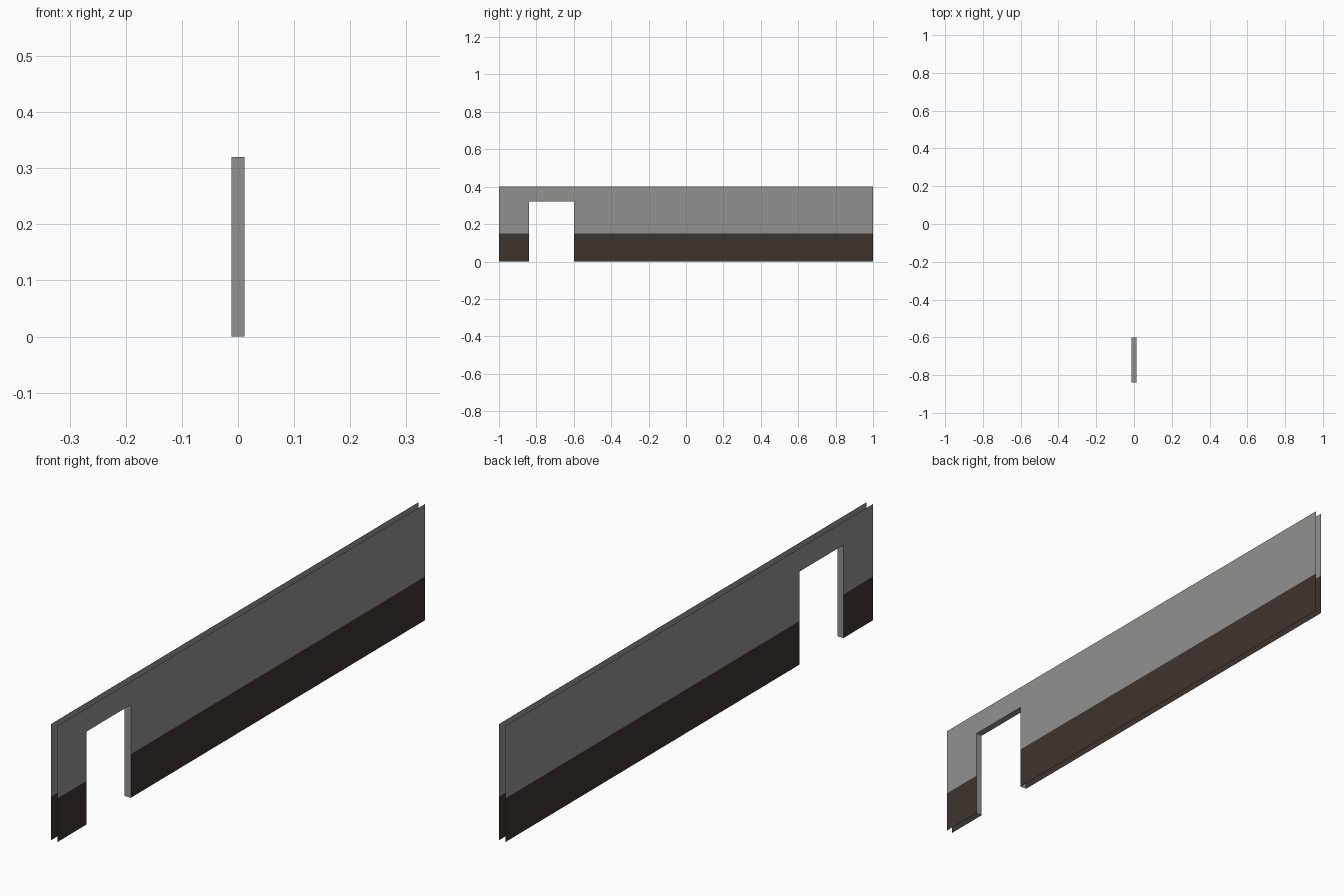
import bpy, bmesh

if "Cube" in bpy.data.objects:
    bpy.data.objects.remove(bpy.data.objects["Cube"])

HALF_T = 0.012            # half the wall thickness
TOP, BAND = 0.40, 0.15    # wall height, top of dark band
D0, D1, DH = -0.84, -0.60, 0.32   # doorway sides and head


def material(name, rgb):
    m = bpy.data.materials.new(name)
    m.diffuse_color = (*rgb, 1)
    m.use_nodes = True
    m.node_tree.nodes["Principled BSDF"].inputs["Base Color"].default_value = m.diffuse_color
    return m


grey = material("grey plaster", (0.285, 0.285, 0.278))
brown = material("dark brown base", (0.048, 0.034, 0.027))


def build(name, quads):
    """Mesh from quads; faces below the band height may be brown."""
    bm = bmesh.new()
    for pts, idx in quads:
        f = bm.faces.new([bm.verts.new(p) for p in pts])
        f.material_index = idx
    bmesh.ops.remove_doubles(bm, verts=bm.verts, dist=1e-5)
    me = bpy.data.meshes.new(name)
    bm.to_mesh(me)
    bm.free()
    me.materials.append(grey)
    me.materials.append(brown)
    ob = bpy.data.objects.new(name, me)
    bpy.context.collection.objects.link(ob)


# Two open wall sheets, each a grid of panels with the doorway left out
ys, zs = [-1, D0, D1, 1], [0, BAND, DH, TOP]
for name, x in (("wall_right_face", HALF_T), ("wall_left_face", -HALF_T)):
    quads = []
    for i in range(3):
        for j in range(3):
            if i == 1 and j < 2:
                continue
            a, b, c, d = ys[i], ys[i + 1], zs[j], zs[j + 1]
            pts = [(x, a, c), (x, b, c), (x, b, d), (x, a, d)]
            quads.append((pts if x > 0 else pts[::-1], 1 if j == 0 else 0))
    build(name, quads)

# Doorway lining: two jambs and the head, facing into the opening
t = HALF_T
build("doorway_lining", [
    ([(t, D0, 0), (-t, D0, 0), (-t, D0, DH), (t, D0, DH)], 0),
    ([(-t, D1, 0), (t, D1, 0), (t, D1, DH), (-t, D1, DH)], 0),
    ([(-t, D0, DH), (-t, D1, DH), (t, D1, DH), (t, D0, DH)], 0),
])
